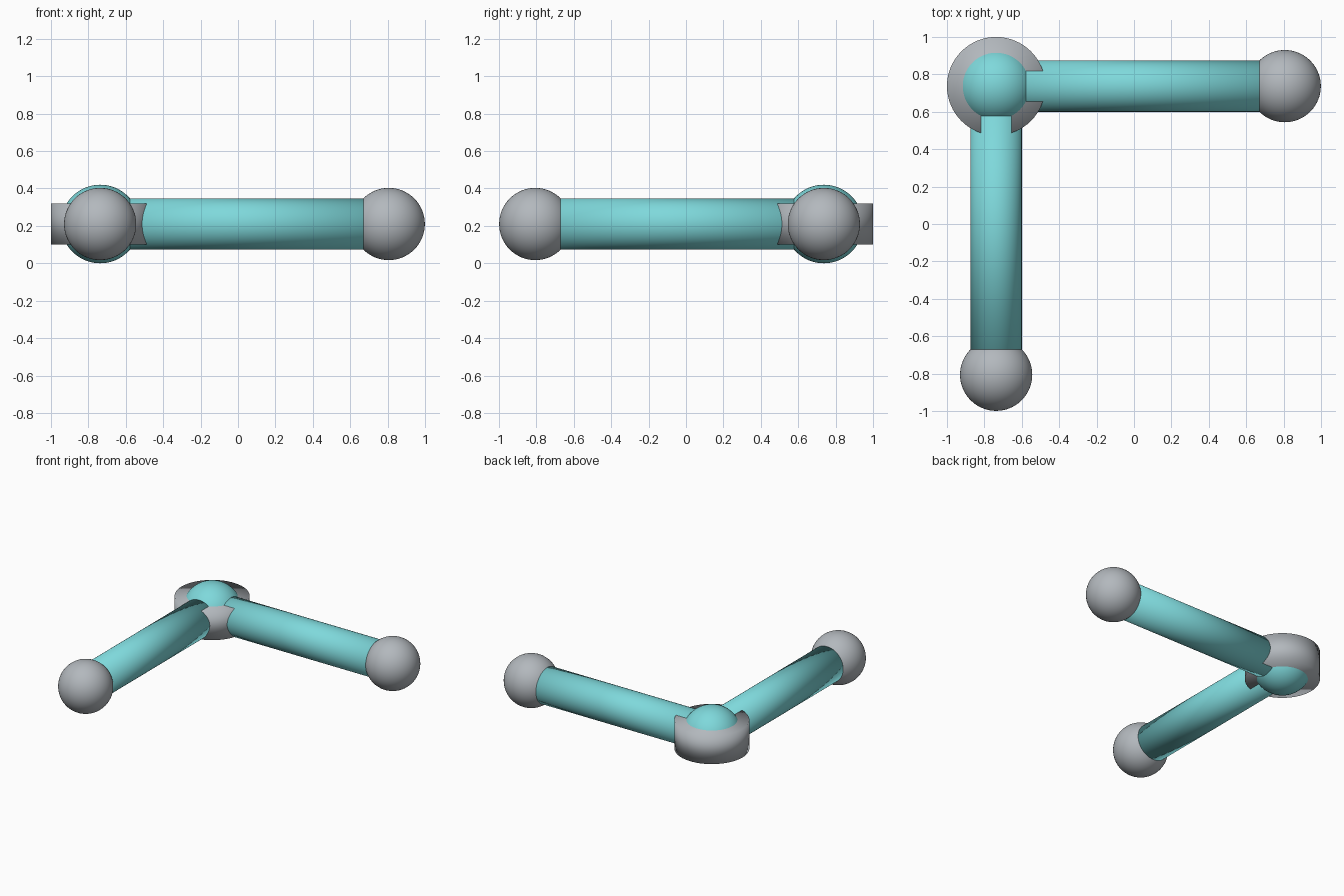
import bpy
from math import pi
from mathutils import Vector

if "Cube" in bpy.data.objects:
    bpy.data.objects.remove(bpy.data.objects["Cube"], do_unlink=True)


def make_material(name, rgb):
    mat = bpy.data.materials.new(name)
    mat.use_nodes = True
    color = (*rgb, 1)
    mat.diffuse_color = color
    mat.node_tree.nodes["Principled BSDF"].inputs["Base Color"].default_value = color
    return mat


TEAL = make_material("teal", (0.21, 0.69, 0.71))
GREY = make_material("grey", (0.45, 0.48, 0.51))

HUB = Vector((-0.737, 0.737, 0.21))   # corner where both arms meet
REACH = 1.543                         # hub centre to arm tip centre


def finish(name, mat):
    obj = bpy.context.object
    obj.name = name
    obj.data.materials.append(mat)
    bpy.ops.object.shade_smooth()


def ball(name, mat, center, radius):
    bpy.ops.mesh.primitive_uv_sphere_add(segments=64, ring_count=32,
                                         radius=radius, location=center)
    finish(name, mat)


def rod(name, mat, center, radius, length, rotation=(0, 0, 0)):
    bpy.ops.mesh.primitive_cylinder_add(vertices=64, radius=radius, depth=length,
                                        location=center, rotation=rotation)
    finish(name, mat)


# Corner joint: a ball held in a flat drum
ball("hub_ball", TEAL, HUB, 0.21)
rod("hub_drum", GREY, HUB, 0.263, 0.22)

# Two arms at a right angle, each ending in a ball
arms = (("side", Vector((1, 0, 0)), (0, pi / 2, 0)),
        ("front", Vector((0, -1, 0)), (pi / 2, 0, 0)))
for label, direction, rotation in arms:
    rod(f"{label}_arm", TEAL, HUB + direction * REACH / 2, 0.137, REACH, rotation)
    ball(f"{label}_end_ball", GREY, HUB + direction * REACH, 0.193)
